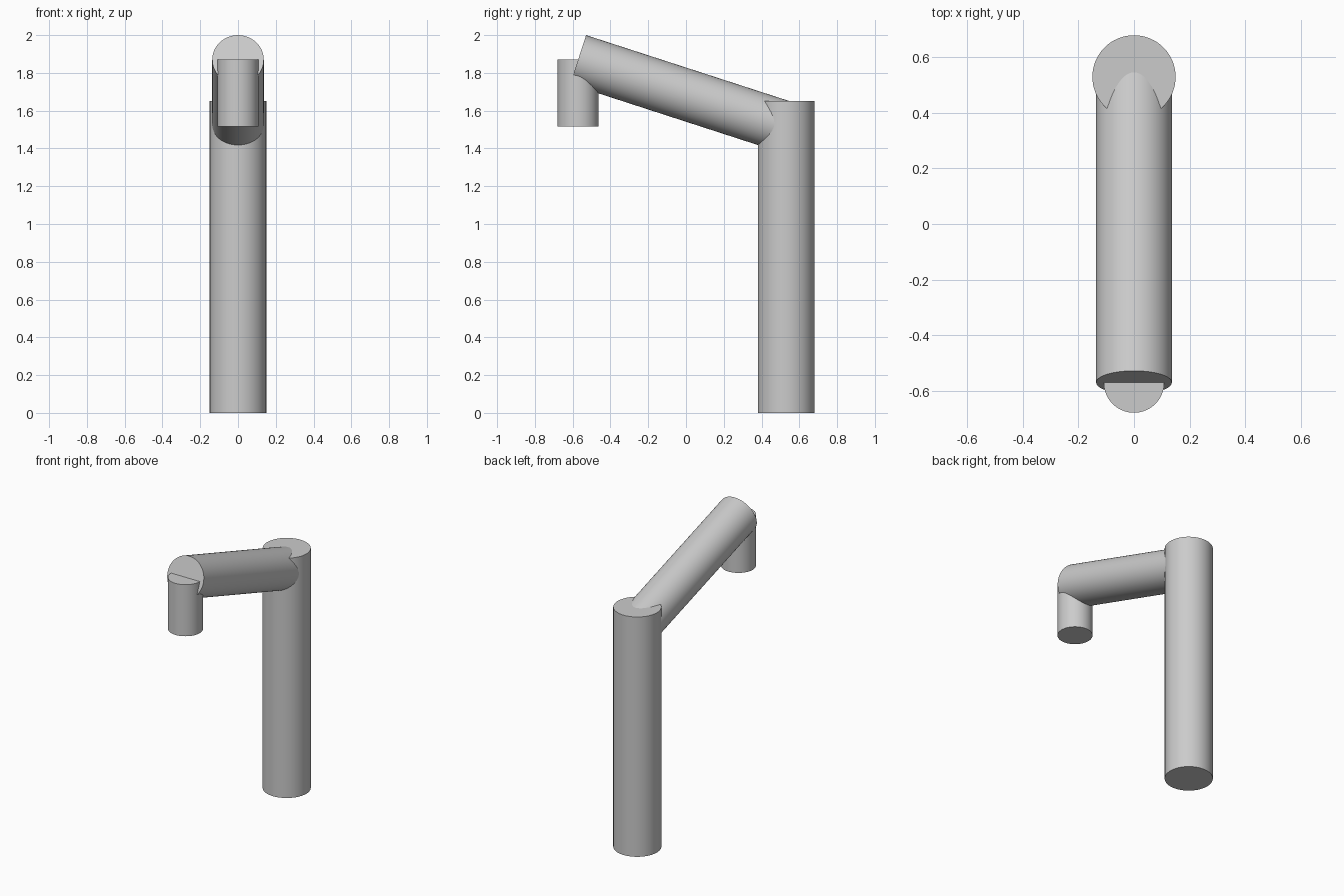
import bpy
import math
from mathutils import Vector

cube = bpy.data.objects.get("Cube")
if cube:
    bpy.data.objects.remove(cube, do_unlink=True)

grey = bpy.data.materials.new("plain_grey")
grey.use_nodes = True
colour = (0.6, 0.6, 0.6, 1)
grey.diffuse_color = colour
grey.node_tree.nodes["Principled BSDF"].inputs["Base Color"].default_value = colour


def rod(name, start, end, radius):
    """Closed smooth cylinder running from start to end."""
    start, end = Vector(start), Vector(end)
    axis = end - start
    bpy.ops.mesh.primitive_cylinder_add(
        vertices=64, radius=radius, depth=axis.length, location=(start + end) / 2)
    obj = bpy.context.object
    obj.name = name
    obj.rotation_euler = axis.to_track_quat('Z', 'Y').to_euler()
    obj.data.materials.append(grey)
    bpy.ops.object.shade_smooth_by_angle(angle=math.radians(30))
    return obj


post_y, spout_y = 0.53, -0.571

# Upright post
rod("post", (0, post_y, 0), (0, post_y, 1.651), 0.15)
# Sloping arm, ending inside the post
rod("arm", (0, post_y, 1.513), (0, spout_y, 1.87), 0.1364)
# Short spout hanging from the raised end of the arm
rod("spout", (0, spout_y, 1.515), (0, spout_y, 1.87), 0.109)
